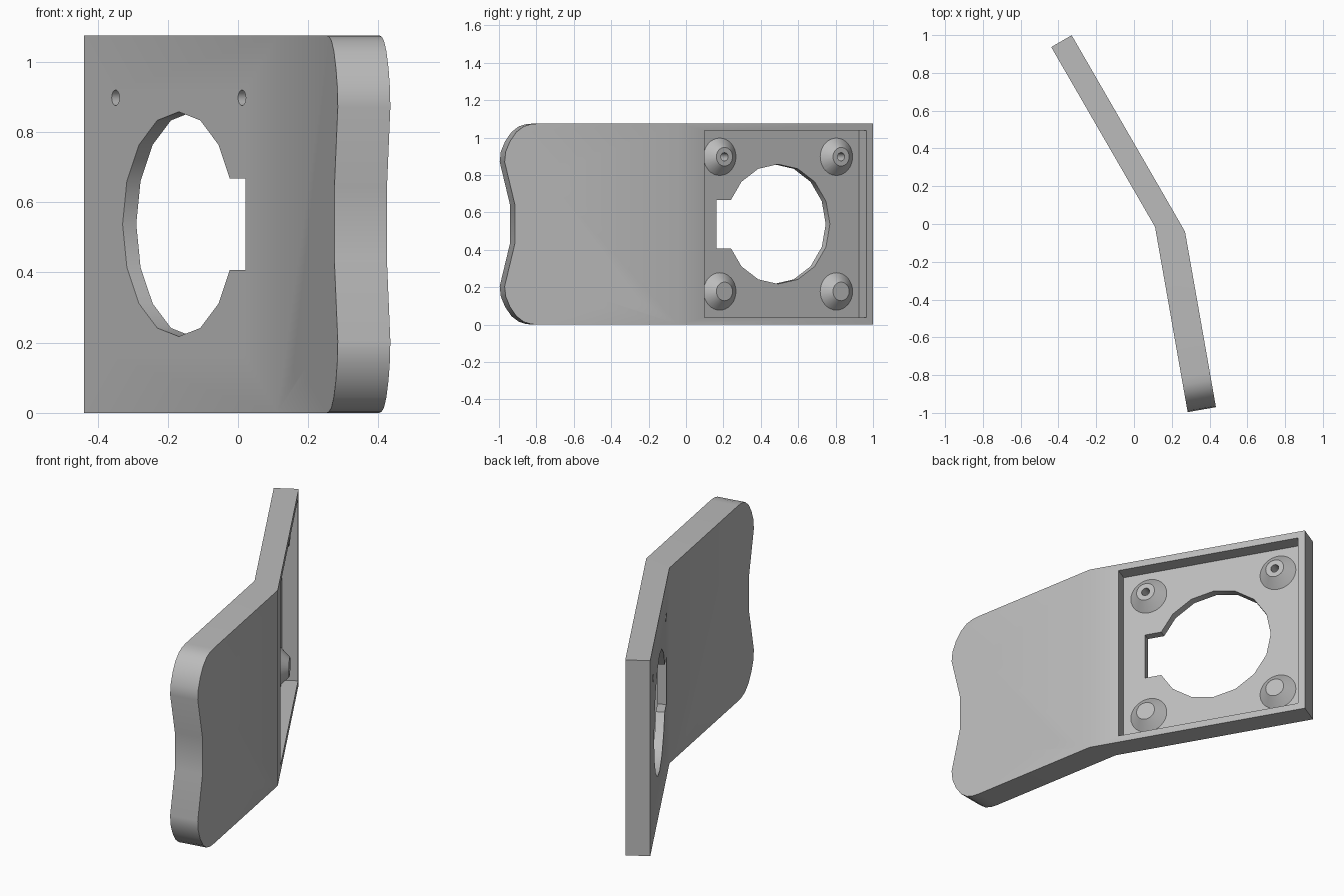
import bpy, bmesh
from math import radians, sin, cos, pi
from mathutils import Matrix, Vector

if "Cube" in bpy.data.objects:
    bpy.data.objects.remove(bpy.data.objects["Cube"], do_unlink=True)

H, MID = 1.075, 0.5375           # height and mid height
REAR_T, FRONT_T = 0.125, 0.152   # plate thicknesses
POCKET = 0.08                    # pocket depth
BEND = Vector((0.27, -0.04, 0))  # outer bend line

grey = bpy.data.materials.new("Plain grey")
grey.use_nodes = True
colour = (0.5, 0.5, 0.5, 1)
grey.diffuse_color = colour
grey.node_tree.nodes["Principled BSDF"].inputs["Base Color"].default_value = colour


def frame(angle, sign):
    """Plate frame: x runs along the plate from the bend, y is up."""
    along = Vector((-sin(angle), cos(angle), 0)) * sign
    up = Vector((0, 0, 1))
    m = Matrix((along, up, along.cross(up))).transposed().to_4x4()
    m.translation = BEND
    return m


REAR, FRONT = frame(radians(30), 1), frame(radians(10), -1)
rear_n = REAR.col[2].to_3d()
front_n = -FRONT.col[2].to_3d()


def new_object(name, bm):
    bmesh.ops.recalc_face_normals(bm, faces=bm.faces)
    mesh = bpy.data.meshes.new(name)
    bm.to_mesh(mesh)
    bm.free()
    obj = bpy.data.objects.new(name, mesh)
    bpy.context.collection.objects.link(obj)
    mesh.materials.append(grey)
    return obj


def box(name, m, x, y, z):
    bm = bmesh.new()
    bmesh.ops.create_cube(bm, size=1)
    size = [b - a for a, b in (x, y, z)]
    centre = [(a + b) / 2 for a, b in (x, y, z)]
    bm.transform(m @ Matrix.Translation(centre) @ Matrix.Diagonal((*size, 1)))
    return new_object(name, bm)


def cone(name, m, x, y, z, r1, r2, sides=32):
    bm = bmesh.new()
    bmesh.ops.create_cone(bm, cap_ends=True, segments=sides, radius1=r1,
                          radius2=r2, depth=z[1] - z[0])
    bm.transform(m @ Matrix.Translation((x, y, sum(z) / 2)))
    return new_object(name, bm)


def combine(body, tool, operation):
    mod = body.modifiers.new(operation, "BOOLEAN")
    mod.operation, mod.solver, mod.object = operation, "EXACT", tool
    bpy.context.view_layer.objects.active = body
    bpy.ops.object.modifier_apply(modifier=mod.name)
    bpy.data.objects.remove(tool, do_unlink=True)


# Bent plate with a double-lobed front end
lobe = [(0.888, 0.64), (0.944, 0.87), (0.938, 0.925), (0.915, 0.98),
        (0.88, 1.03), (0.84, 1.06), (0.80, 1.072), (0.76, H)]
end = [(v, H - z) for v, z in reversed(lobe)] + lobe
ring = [(0, 0)] + end + [(0, H)]
outer = [FRONT @ Vector((v, z, 0)) for v, z in ring]
inner = [p - front_n * FRONT_T for p in outer]
# The inner bend lies where the two inner planes meet
shift = Matrix((rear_n.xy, front_n.xy)).inverted() @ Vector((-REAR_T, -FRONT_T))
for i in (0, -1):
    inner[i] = outer[i] + shift.to_3d()
for z in (H, 0):
    p = REAR @ Vector((1.2, z, 0))
    outer.append(p)
    inner.append(p - rear_n * REAR_T)
bm = bmesh.new()
a = [bm.verts.new(p) for p in outer]
b = [bm.verts.new(p) for p in inner]
n = len(ring)
for side in (a, b):
    bm.faces.new(side[:n])
    bm.faces.new(side[n - 1:] + side[:1])
for i in range(len(a)):
    j = (i + 1) % len(a)
    bm.faces.new((a[i], a[j], b[j], b[i]))
plate = new_object("bent_mounting_plate", bm)

# Square pocket, round opening and its side notch
cx, floor = 0.661, -POCKET
combine(plate, box("pocket_cutter", REAR, (cx - 0.5, cx + 0.5),
                   (MID - 0.5, MID + 0.5), (floor, 0.1)), "DIFFERENCE")
combine(plate, cone("opening_cutter", REAR, cx, MID, (-0.2, 0.1),
                    0.32, 0.32, 16), "DIFFERENCE")
combine(plate, box("notch_cutter", REAR, (0.28, cx), (MID - 0.13, MID + 0.13),
                   (-0.2, 0.1)), "DIFFERENCE")

# Four tapered screw bosses with through holes
for sx in (-0.36, 0.36):
    for sz in (-0.36, 0.36):
        x, y = cx + sx, MID + sz
        combine(plate, cone("boss", REAR, x, y, (floor - 0.01, floor + 0.05),
                            0.11, 0.05), "UNION")
        combine(plate, cone("boss_hole_cutter", REAR, x, y, (-0.2, 0.1),
                            0.022, 0.022, 24), "DIFFERENCE")

# Mounting holes in the front plate
for x, y, r in ((0.69, 0.797, 0.047), (0.69, 0.283, 0.047),
                (0.467, 0.13, 0.041), (0.264, 0.13, 0.041)):
    combine(plate, cone("mounting_hole_cutter", FRONT, x, y, (-0.1, 0.3), r, r),
            "DIFFERENCE")

bpy.ops.object.select_all(action="DESELECT")
plate.select_set(True)
bpy.context.view_layer.objects.active = plate
bpy.ops.object.shade_smooth_by_angle(angle=radians(30))
